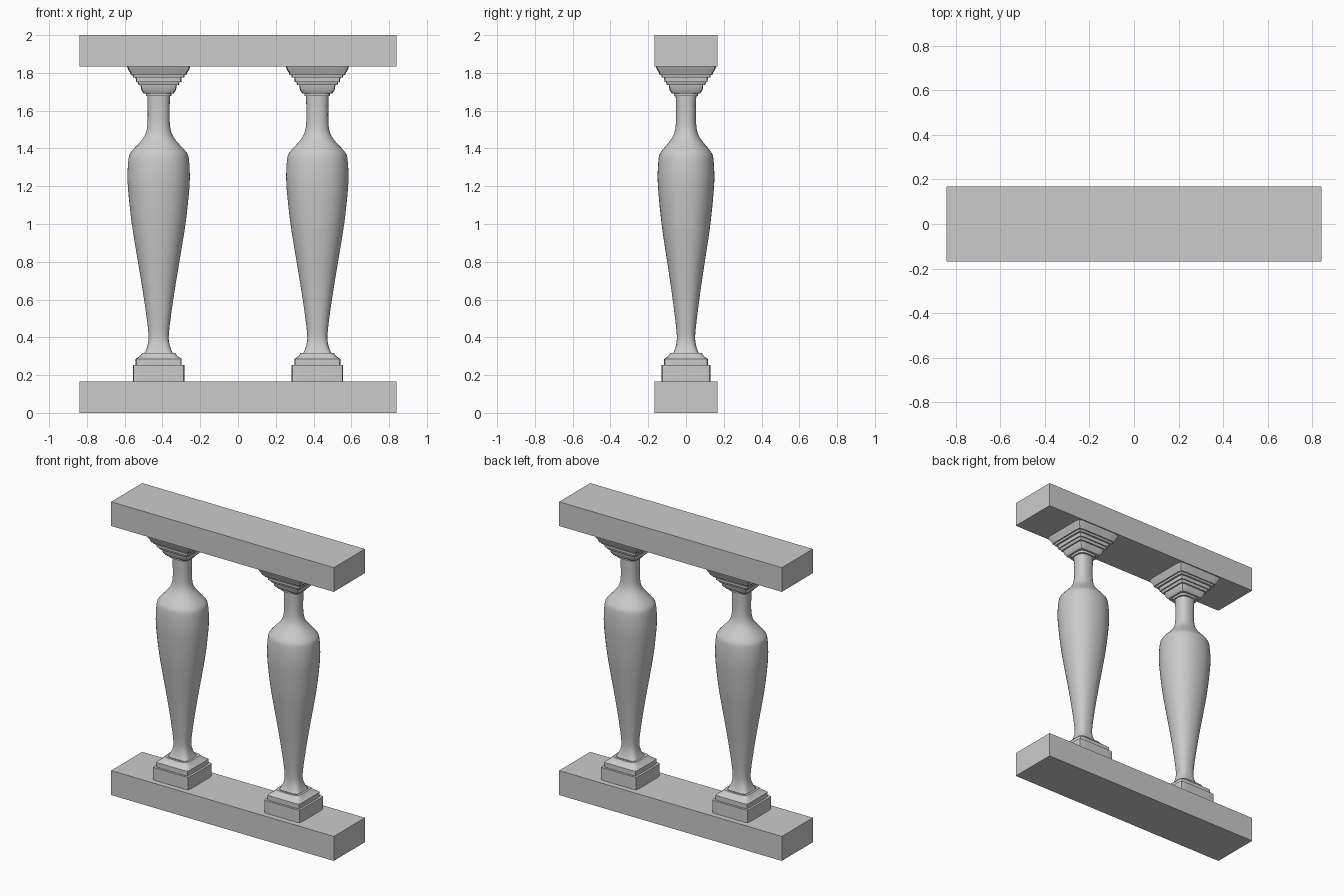
import bpy, bmesh
from math import sin, cos, pi, radians

if "Cube" in bpy.data.objects:
    bpy.data.objects.remove(bpy.data.objects["Cube"])

SIDES = 48


def box(name, z0, z1):
    bpy.ops.mesh.primitive_cube_add(size=1, location=(0, 0, (z0 + z1) / 2))
    ob = bpy.context.object
    ob.name = name
    ob.scale = (1.68, 0.334, z1 - z0)
    bpy.ops.object.transform_apply(location=False, rotation=False, scale=True)


def smooth_profile(pts, steps=3):
    """Catmull-Rom subdivision of a list of (z, half_width, squareness)."""
    p = [pts[0]] + pts + [pts[-1]]
    out = []
    for a, b, c, d in zip(p, p[1:], p[2:], p[3:]):
        for i in range(steps):
            t = i / steps
            out.append(tuple(
                0.5 * (2 * q + (r - o) * t + (2 * o - 5 * q + 4 * r - s) * t * t
                       + (3 * q - o - 3 * r + s) * t ** 3)
                for o, q, r, s in zip(a, b, c, d)))
    return out + [pts[-1]]


def loft(name, x, rows, depth):
    """Loft superellipse rings; a high squareness gives a square section."""
    bm = bmesh.new()
    rings = []
    for z, w, n in rows:
        ring = []
        for i in range(SIDES):
            a = 2 * pi * i / SIDES
            c, s = cos(a), sin(a)
            r = w / (abs(c) ** n + abs(s) ** n) ** (1 / n)
            ring.append(bm.verts.new((r * c, r * s * depth, z)))
        rings.append(ring)
    for lo, hi in zip(rings, rings[1:]):
        for i in range(SIDES):
            j = (i + 1) % SIDES
            bm.faces.new((lo[i], lo[j], hi[j], hi[i]))
    me = bpy.data.meshes.new(name)
    bm.to_mesh(me)
    bm.free()
    ob = bpy.data.objects.new(name, me)
    ob.location.x = x
    bpy.context.collection.objects.link(ob)
    bpy.context.view_layer.objects.active = ob
    ob.select_set(True)
    bpy.ops.object.shade_smooth_by_angle(angle=radians(35))
    ob.select_set(False)


# Stepped square plinth
plinth = [(0.167, 0.137, 20), (0.253, 0.137, 20), (0.253, 0.122, 20),
          (0.285, 0.122, 20), (0.288, 0.118, 16), (0.30, 0.100, 10),
          (0.318, 0.088, 6), (0.318, 0.074, 5)]

# Turned vase body, from foot to neck
body = smooth_profile([
    (0.318, 0.074, 5), (0.335, 0.066, 4), (0.37, 0.056, 3), (0.42, 0.054, 2.5),
    (0.55, 0.070, 2.3), (0.70, 0.093, 2.2), (0.85, 0.118, 2.2), (1.0, 0.142, 2.2),
    (1.15, 0.159, 2.2), (1.25, 0.165, 2.2), (1.35, 0.159, 2.2), (1.385, 0.143, 2.2),
    (1.43, 0.102, 2.2), (1.47, 0.073, 2.2), (1.52, 0.060, 2.3), (1.60, 0.058, 2.4),
    (1.677, 0.060, 2.5)])

# Stepped square capital
capital = [(1.677, 0.058, 3), (1.677, 0.068, 4), (1.692, 0.068, 4),
           (1.692, 0.080, 8), (1.71, 0.092, 14), (1.735, 0.096, 20),
           (1.735, 0.106, 20), (1.752, 0.112, 20), (1.752, 0.120, 20),
           (1.775, 0.122, 20), (1.775, 0.135, 20), (1.788, 0.138, 20),
           (1.788, 0.147, 20), (1.803, 0.152, 20), (1.818, 0.162, 20),
           (1.835, 0.168, 20)]

# Rails
box("bottom_rail", 0.0, 0.167)
box("top_rail", 1.835, 2.0)
bpy.ops.object.select_all(action='DESELECT')

# Two balusters
for side, x in (("left", -0.42), ("right", 0.42)):
    loft(side + "_plinth", x, plinth, 0.95)
    loft(side + "_baluster_body", x, body, 0.91)
    loft(side + "_capital", x, capital, 0.95)
